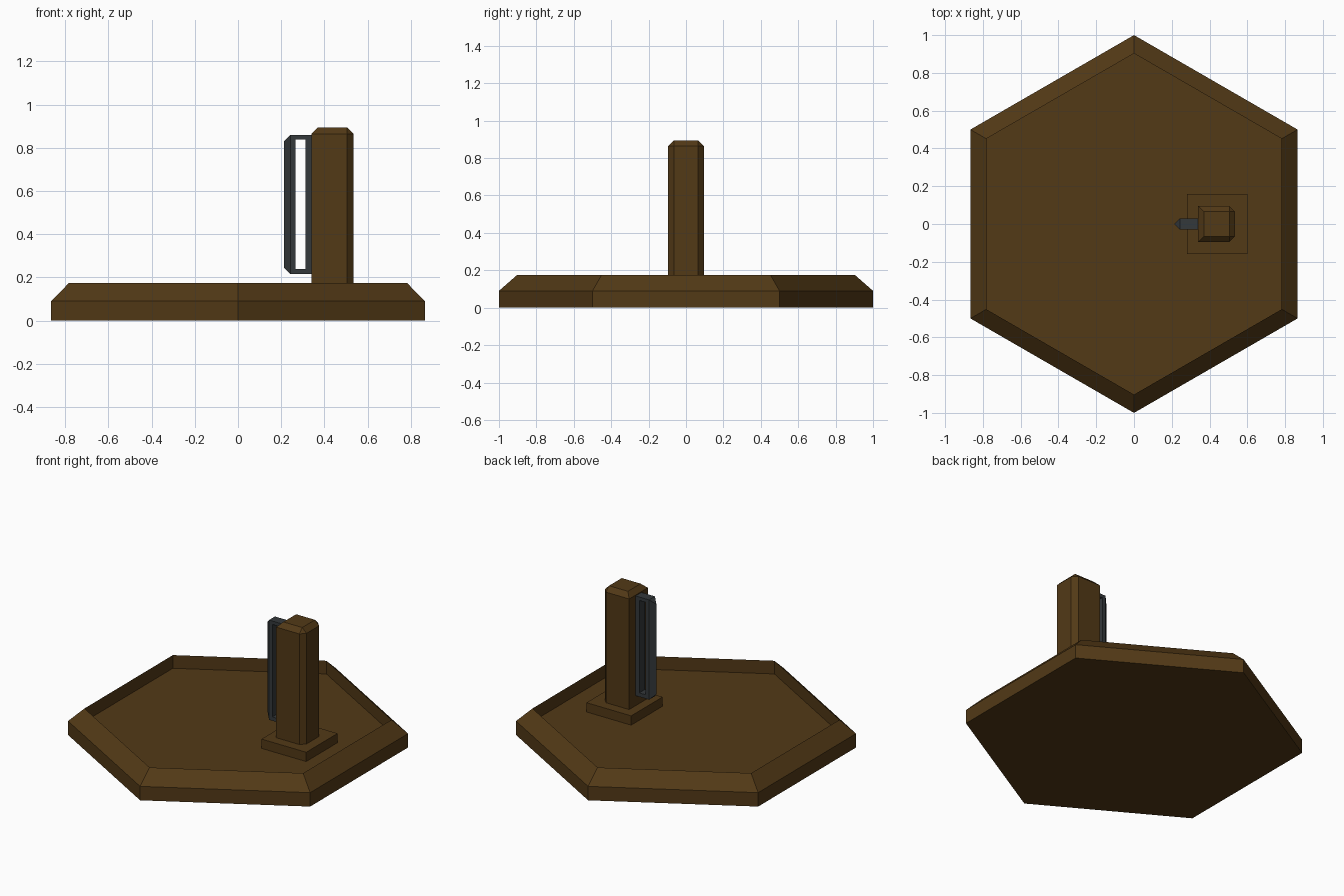
import bpy, bmesh
from math import sin, cos, pi

if "Cube" in bpy.data.objects:
    bpy.data.objects.remove(bpy.data.objects["Cube"])


def material(name, rgb):
    m = bpy.data.materials.new(name)
    m.diffuse_color = (*rgb, 1)
    m.use_nodes = True
    m.node_tree.nodes["Principled BSDF"].inputs["Base Color"].default_value = m.diffuse_color
    return m


wood = material("dark_wood", (0.085, 0.041, 0.008))
metal = material("dark_metal", (0.034, 0.040, 0.044))


def finish(name, bm, mat):
    bmesh.ops.recalc_face_normals(bm, faces=bm.faces)
    me = bpy.data.meshes.new(name)
    bm.to_mesh(me)
    bm.free()
    me.materials.append(mat)
    ob = bpy.data.objects.new(name, me)
    bpy.context.collection.objects.link(ob)
    return ob


def box(x0, x1, y, z0, z1):
    bm = bmesh.new()
    bmesh.ops.create_cube(bm, size=1)
    for v in bm.verts:
        v.co = ((x0 + x1) / 2 + v.co.x * (x1 - x0), v.co.y * 2 * y,
                (z0 + z1) / 2 + v.co.z * (z1 - z0))
    return bm


def bridge(bm, a, b):
    n = len(a)
    for i in range(n):
        j = (i + 1) % n
        bm.faces.new((a[i], a[j], b[j], b[i]))


# Hexagonal tray: straight skirt, sloped rim, vertical inner wall, sunken floor
bm = bmesh.new()
rings = [[bm.verts.new((r * sin(i * pi / 3), r * cos(i * pi / 3), z)) for i in range(6)]
         for r, z in ((1, 0), (1, 0.09), (0.903, 0.175), (0.903, 0.09))]
for a, b in zip(rings, rings[1:]):
    bridge(bm, a, b)
bm.faces.new(rings[0])
bm.faces.new(rings[-1])
finish("hexagonal_base", bm, wood)

# Square foot plate under the post
finish("foot_plate", box(0.28, 0.60, 0.16, 0.09, 0.15), wood)

# Post: top edges and the two right-hand vertical edges are chamfered
bm = box(0.34, 0.535, 0.095, 0.15, 0.895)
edges = [e for e in bm.edges
         if all(v.co.z > 0.89 for v in e.verts) or all(v.co.x > 0.53 for v in e.verts)
         and abs(e.verts[0].co.y - e.verts[1].co.y) < 0.01]
bmesh.ops.bevel(bm, geom=edges, offset=0.03, offset_type='OFFSET', segments=1,
                profile=0.5, affect='EDGES')
finish("post", bm, wood)

# Handle: slotted frame whose outer side tapers to a ridge
bm = bmesh.new()


def rect(x0, x1, z0, z1, y):
    return [bm.verts.new((x, y, z)) for x, z in ((x0, z0), (x1, z0), (x1, z1), (x0, z1))]


outer, inner = [], []
for y in (-0.03, 0.03):
    outer.append(rect(0.243, 0.34, 0.215, 0.86, y))
    inner.append(rect(0.267, 0.313, 0.24, 0.838, y))
    bridge(bm, outer[-1], inner[-1])
bridge(bm, inner[0], inner[1])
f, b = outer
for i in range(3):
    bm.faces.new((f[i], f[i + 1], b[i + 1], b[i]))
low = bm.verts.new((0.212, 0, 0.246))
high = bm.verts.new((0.212, 0, 0.829))
bm.faces.new((f[0], f[3], high, low))
bm.faces.new((b[0], b[3], high, low))
bm.faces.new((f[0], b[0], low))
bm.faces.new((f[3], b[3], high))
finish("handle", bm, metal)
